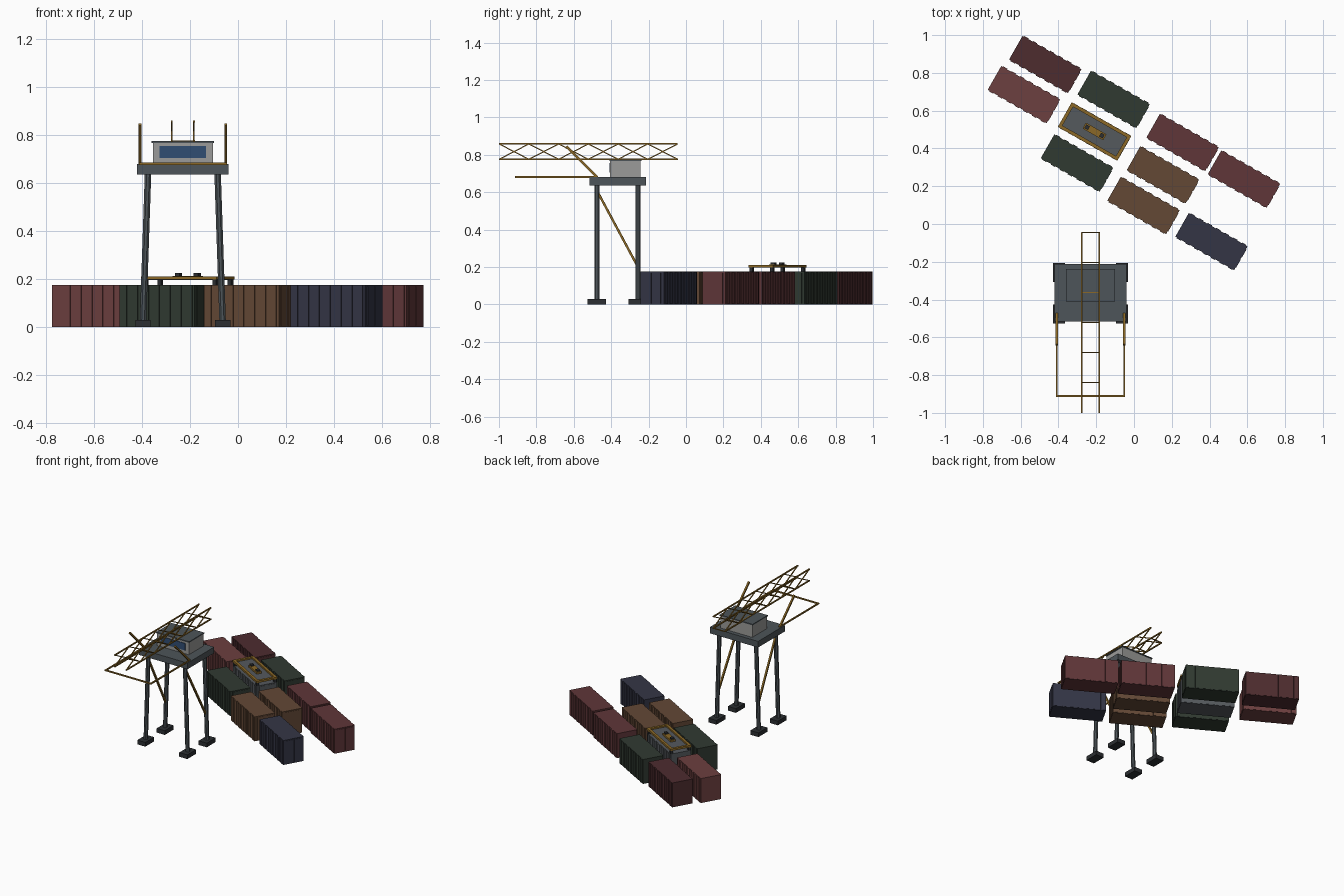
import bpy, bmesh, math
from mathutils import Vector, Matrix

if "Cube" in bpy.data.objects:
    bpy.data.objects.remove(bpy.data.objects["Cube"])


def mat(name, r, g, b):
    m = bpy.data.materials.new(name)
    m.diffuse_color = (r, g, b, 1)
    m.use_nodes = True
    m.node_tree.nodes["Principled BSDF"].inputs["Base Color"].default_value = m.diffuse_color
    return m


GOLD = mat("gold", .26, .14, .02)
STEEL = mat("steel", .075, .09, .1)
DARK = mat("dark_steel", .025, .028, .032)
WALL = mat("cabin_wall", .33, .33, .32)
GLASS = mat("glass", .03, .075, .17)
GREY = mat("grey_paint", .09, .1, .11)
PINK = mat("light_red", .15, .05, .05)
RED = mat("red", .115, .037, .04)
MAROON = mat("maroon", .075, .025, .028)
GREEN = mat("green", .03, .042, .031)
BROWN = mat("brown", .125, .065, .036)
NAVY = mat("navy", .034, .036, .06)


def add_box(bm, c, s):
    bmesh.ops.create_cube(bm, size=1, matrix=Matrix.Translation(c) @ Matrix.Diagonal((*s, 1)))


def add_bar(bm, a, b, t, sides=4):
    # straight bar of thickness t between two points
    a, b = Vector(a), Vector(b)
    d = b - a
    r = t / 2 / math.cos(math.pi / sides)
    m = (Matrix.Translation((a + b) / 2) @ d.to_track_quat('Z', 'Y').to_matrix().to_4x4()
         @ Matrix.Rotation(math.pi / sides, 4, 'Z'))
    bmesh.ops.create_cone(bm, cap_ends=True, segments=sides, radius1=r, radius2=r,
                          depth=d.length, matrix=m)


def finish(bm, name, m, loc=(0, 0, 0), rot=0):
    me = bpy.data.meshes.new(name)
    bm.to_mesh(me)
    bm.free()
    me.materials.append(m)
    ob = bpy.data.objects.new(name, me)
    ob.location, ob.rotation_euler = loc, (0, 0, rot)
    bpy.context.collection.objects.link(ob)


def boxes(name, m, items, loc=(0, 0, 0), rot=0):
    bm = bmesh.new()
    for c, s in items:
        add_box(bm, c, s)
    finish(bm, name, m, loc, rot)


def bars(name, m, items, t, sides=4):
    bm = bmesh.new()
    for a, b in items:
        add_bar(bm, a, b, t, sides)
    finish(bm, name, m)


# Containers: box body, ribs on the long sides, door seams on one end
L, W, H = .358, .144, .175
ANGLE = math.radians(-29.6)
yard = [(-.47, .845, MAROON), (-.583, .685, PINK), (-.108, .66, GREEN), (-.209, .49, GREY),
        (-.302, .323, GREEN), (.257, .432, RED), (.582, .238, RED), (.153, .26, BROWN),
        (.05, .098, BROWN), (.41, -.093, NAVY)]
for i, (x, y, m) in enumerate(yard):
    parts = [((0, 0, H / 2), (L, W, H))]
    for k in range(7):
        parts.append((((k - 3) * .052, 0, H / 2), (.026, W + .008, H - .004)))
    for sy in (-.03, .03):
        parts.append(((L / 2, sy, H / 2), (.006, .05, H - .012)))
    boxes(f"container_{i + 1}", m, parts, (x, y, 0), ANGLE)

# Lifting spreader over the grey container
sp = dict(loc=(-.209, .49, 0), rot=ANGLE)
boxes("spreader_frame", GOLD, [((0, s * .066, .205), (.362, .018, .014)) for s in (-1, 1)]
      + [((s * .172, 0, .205), (.018, .132, .014)) for s in (-1, 1)]
      + [((0, 0, .207), (.125, .036, .014))], **sp)
boxes("spreader_plate", GREY, [((0, 0, .199), (.34, .12, .004))], **sp)
boxes("spreader_feet", DARK, [((a * .168, b * .063, .187), (.018, .018, .026))
                              for a in (-1, 1) for b in (-1, 1)], **sp)
boxes("spreader_sheaves", DARK, [((s * .045, 0, .218), (.022, .022, .014)) for s in (-1, 1)], **sp)

# Crane tower: feet, raked legs, braces, platform
CX, YF, YB = -.23, -.477, -.257
corners = [(s, y) for s in (-1, 1) for y in (YF, YB)]
boxes("tower_feet", DARK, [((CX + s * .166, y, .015), (.064, .1, .03)) for s, y in corners])
bars("tower_legs", STEEL, [((CX + s * .166, y, .02), (CX + s * .145, y, .64))
                           for s, y in corners], .027, 8)
bars("tower_braces", GOLD, [((CX + s * .147, YF, .61), (CX + s * .159, YB, .2))
                            for s in (-1, 1)], .012)
boxes("platform", STEEL, [((CX, -.364, .658), (.382, .302, .044))])

# Cabin with front window and roof
boxes("cabin", WALL, [((CX, -.324, .724), (.25, .164, .09))])
boxes("cabin_roof", STEEL, [((CX, -.324, .772), (.26, .172, .008))])
boxes("cabin_window", GLASS, [((CX, -.407, .73), (.194, .006, .05))])

# Boom: two lattice side trusses joined by cross bars
N, Y0, STEP, Z0, Z1 = 6, -.045, -.159, .776, .858
chords, lattice = [], []
for x in (CX - .046, CX + .046):
    for z in (Z0, Z1):
        chords.append(((x, Y0, z), (x, -1, z)))
    for k in range(N):
        ya, yb = Y0 + k * STEP, Y0 + (k + 1) * STEP
        lattice += [((x, ya, Z0), (x, yb, Z1)), ((x, ya, Z1), (x, yb, Z0))]
for k in range(N):
    y = Y0 + k * STEP
    lattice.append(((CX - .046, y, Z0), (CX + .046, y, Z0)))
bars("boom_chords", GOLD, chords, .008)
bars("boom_lattice", GOLD, lattice, .006)

# Outrigger frame and raised stays in front of the platform
xs = (CX - .179, CX + .179)
bars("outrigger_frame", GOLD, [((x, -.47, .681), (x, -.915, .681)) for x in xs]
     + [((xs[0] - .004, -.911, .681), (xs[1] + .004, -.911, .681))], .009)
bars("raised_stays", GOLD, [((x, -.475, .68), (x, -.64, .845)) for x in xs], .012)
